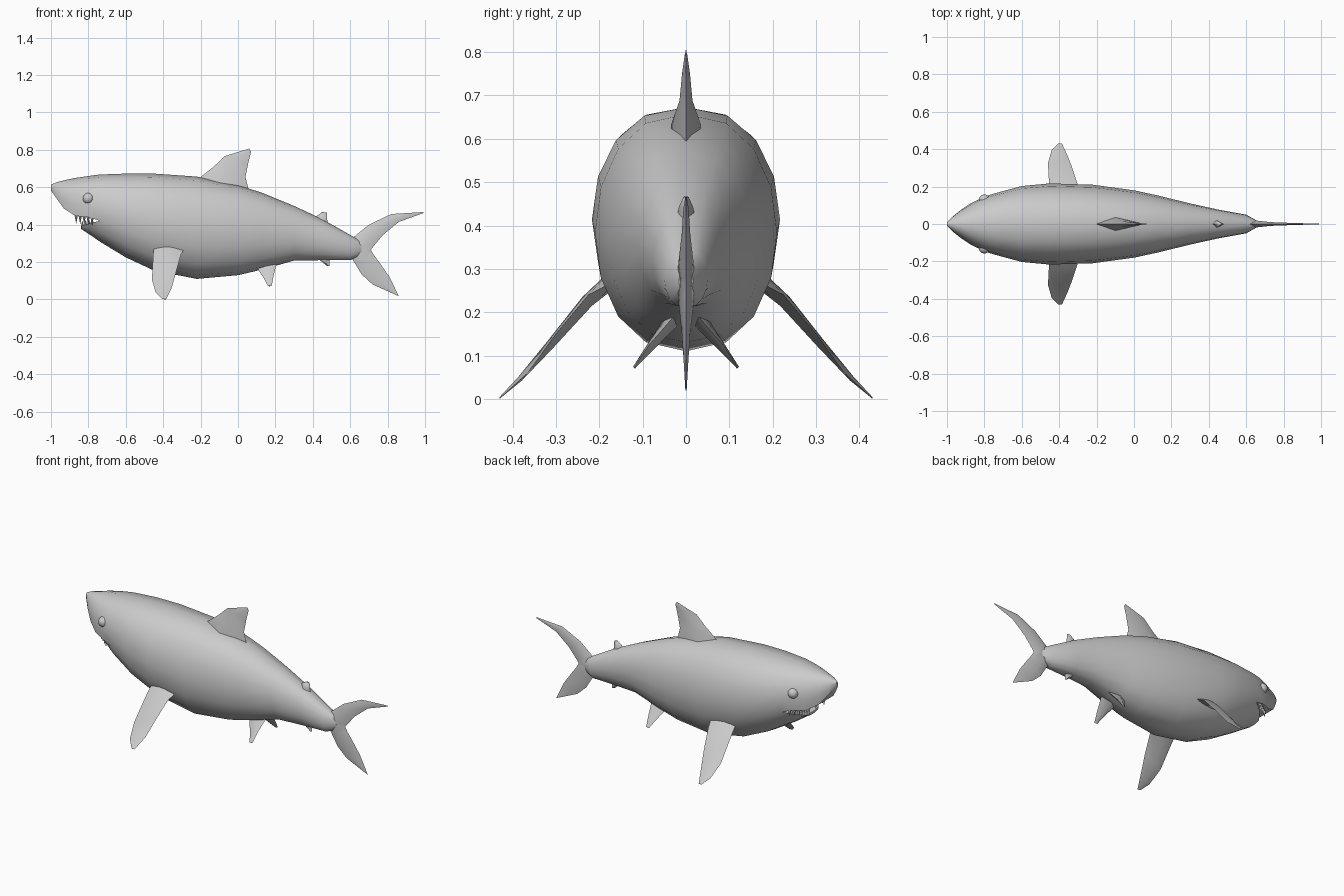
import bpy, bmesh, math
from mathutils import Vector

if "Cube" in bpy.data.objects:
    bpy.data.objects.remove(bpy.data.objects["Cube"])

grey = bpy.data.materials.new("shark grey")
grey.diffuse_color = (0.6, 0.6, 0.6, 1)
grey.use_nodes = True
grey.node_tree.nodes["Principled BSDF"].inputs["Base Color"].default_value = grey.diffuse_color

N = 16     # points round the body
RIM = 5    # ring index of the lip line
C = math.cos(2 * math.pi * RIM / N)


def finish(bm, name, angle=50):
    bmesh.ops.remove_doubles(bm, verts=bm.verts, dist=0.0005)
    bmesh.ops.recalc_face_normals(bm, faces=bm.faces)
    me = bpy.data.meshes.new(name)
    bm.to_mesh(me)
    bm.free()
    ob = bpy.data.objects.new(name, me)
    bpy.context.collection.objects.link(ob)
    me.materials.append(grey)
    bpy.ops.object.select_all(action='DESELECT')
    ob.select_set(True)
    bpy.context.view_layer.objects.active = ob
    bpy.ops.object.shade_smooth_by_angle(angle=math.radians(angle))
    return ob


def ring(x, zc, h, w, first=0, last=N - 1):
    pts = []
    for i in range(first, last + 1):
        a = 2 * math.pi * i / N
        s = math.sin(a)
        pts.append((x, math.copysign(w * abs(s) ** 0.85, s), zc + h * math.cos(a)))
    return pts


def loft(bm, rings, cap_start=True, cap_end=True):
    vs = [[bm.verts.new(p) for p in r] for r in rings]
    n = len(vs[0])
    for a, b in zip(vs, vs[1:]):
        for i in range(n):
            j = (i + 1) % n
            bm.faces.new((a[i], a[j], b[j], b[i]))
    if cap_start:
        bm.faces.new(vs[0])
    if cap_end:
        bm.faces.new(vs[-1])


# Body with open mouth: trunk, snout and lower jaw share the ring at the mouth corner
bm = bmesh.new()
trunk = [(-.74, .668, .31, .165), (-.6, .673, .225, .203), (-.45, .673, .155, .217),
         (-.22, .657, .11, .21), (0, .612, .13, .18), (.13, .57, .16, .152),
         (.3, .5, .208, .11), (.45, .43, .21, .077), (.6, .345, .21, .05),
         (.66, .31, .235, .016)]
loft(bm, [ring(x, (t + b) / 2, (t - b) / 2, w) for x, t, b, w in trunk], cap_start=False)
corner = .489 + .179 * C
snout = [(-.74, .668, corner, .165), (-.80, .66, .44, .147), (-.87, .65, .447, .112),
         (-.93, .637, .485, .072), (-.97, .627, .54, .04), (-1, .613, .583, .01)]
rings = []
for x, t, m, w in snout:
    h = (t - m) / (1 - C)
    rings.append(ring(x, t - h, h, w, -RIM, RIM))
loft(bm, rings, cap_start=False)
jaw = [(-.74, corner, .31, .165), (-.79, .408, .345, .125), (-.84, .392, .378, .06)]
rings = []
for x, r, b, w in jaw:
    h = (r - b) / (1 + C)
    rings.append(ring(x, b + h, h, w, RIM, N - RIM))
loft(bm, rings, cap_start=False)
finish(bm, "body")


# Fins: lens-shaped sections given as leading point, trailing point, thickness
def fin(name, sections, normal=(0, 1, 0), mirror=False):
    n = Vector(normal).normalized()
    for side in ((1, -1) if mirror else (1,)):
        rings = []
        for lead, trail, th in sections:
            a, b = Vector(lead), Vector(trail)
            mid = a.lerp(b, 0.4)
            r = [a, mid + n * th / 2, b, mid - n * th / 2]
            rings.append([(p.x, p.y * side, p.z) for p in r])
        bm = bmesh.new()
        loft(bm, rings)
        label = name if not mirror else ("left_" if side > 0 else "right_") + name
        finish(bm, label, 60)


def flat(rows):
    return [((a, 0, b), (c, 0, d), t) for a, b, c, d, t in rows]


fin("dorsal_fin", flat([(-.22, .62, .06, .55, .07), (-.2, .655, .055, .595, .07),
                        (-.13, .71, .04, .655, .03), (-.07, .767, .055, .73, .018),
                        (.06, .807, .07, .79, .004)]))
fin("second_dorsal_fin", flat([(.40, .42, .49, .38, .04), (.425, .45, .477, .425, .035),
                               (.45, .467, .475, .465, .012)]))
fin("anal_fin", flat([(.41, .23, .5, .25, .035), (.44, .208, .49, .205, .03),
                      (.475, .18, .49, .178, .01)]))
fin("tail_fin", flat([(.985, .467, .995, .463, .003), (.82, .457, .86, .415, .012),
                      (.70, .40, .775, .345, .02), (.62, .335, .725, .285, .035),
                      (.58, .28, .71, .265, .04), (.615, .21, .725, .24, .035),
                      (.66, .135, .765, .185, .02), (.72, .08, .81, .12, .012),
                      (.85, .022, .86, .018, .003)]))
fin("pectoral_fin", [((-.45, .15, .30), (-.28, .15, .28), .04),
                     ((-.455, .23, .215), (-.305, .225, .24), .03),
                     ((-.46, .325, .105), (-.33, .30, .15), .02),
                     ((-.44, .395, .037), (-.355, .365, .06), .012),
                     ((-.405, .43, .003), (-.385, .43, .001), .003)],
    (0, .73, .68), True)
fin("pelvic_fin", [((.09, .02, .2), (.21, .02, .2), .04),
                   ((.11, .05, .155), (.2, .05, .165), .03),
                   ((.14, .085, .11), (.19, .085, .125), .018),
                   ((.16, .12, .072), (.18, .12, .072), .006)],
    (0, .75, .66), True)

# Eyes
for side, label in ((1, "left_eye"), (-1, "right_eye")):
    bm = bmesh.new()
    bmesh.ops.create_uvsphere(bm, u_segments=16, v_segments=10, radius=.03)
    bmesh.ops.translate(bm, verts=bm.verts, vec=(-.8, side * .128, .54))
    finish(bm, label)


# Teeth: small cones set along each lip
def teeth(name, lip, size, per_side):
    bm = bmesh.new()
    for side in (1, -1):
        for k in range(per_side):
            p = Vector(lip[0]).lerp(Vector(lip[1]), k / (per_side - 1))
            base = [bm.verts.new((p.x + .009 * math.cos(a), side * p.y + .009 * math.sin(a), p.z))
                    for a in (0, math.pi / 2, math.pi, 3 * math.pi / 2)]
            tip = bm.verts.new((p.x, side * p.y, p.z + size))
            bm.faces.new(base)
            for i in range(4):
                bm.faces.new((base[i], base[(i + 1) % 4], tip))
    finish(bm, name, 30)


teeth("upper_teeth", ((-.865, .07, .45), (-.78, .135, .44)), -.045, 5)
teeth("lower_teeth", ((-.832, .045, .392), (-.78, .115, .408)), .03, 4)
